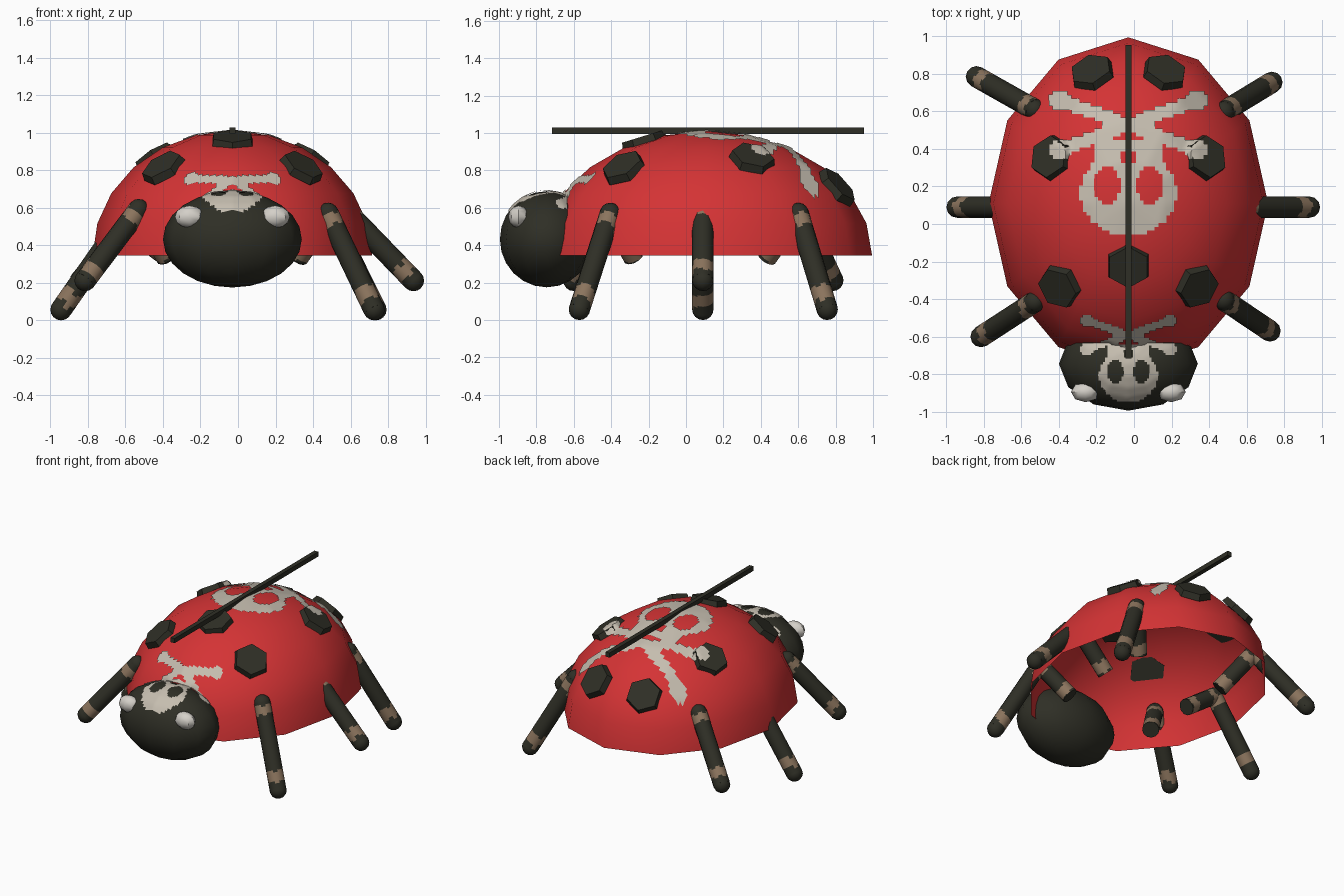
import bpy, bmesh, math, random
from mathutils import Vector, Matrix
from mathutils.bvhtree import BVHTree

if "Cube" in bpy.data.objects:
    bpy.data.objects.remove(bpy.data.objects["Cube"])

random.seed(4)
CX = -0.03  # body centre line


def mat(name, rgb):
    m = bpy.data.materials.new(name)
    m.diffuse_color = (*rgb, 1)
    m.use_nodes = True
    m.node_tree.nodes["Principled BSDF"].inputs["Base Color"].default_value = m.diffuse_color
    return m


RED = mat("shell_red", (0.66, 0.033, 0.035))
DARK = mat("charcoal", (0.028, 0.028, 0.019))
BONE = mat("bone_paint", (0.56, 0.51, 0.43))
EYE = mat("eye_white", (0.66, 0.63, 0.58))
TAN = mat("worn_tan", (0.26, 0.175, 0.11))


def finish(name, bm, mats, smooth=None):
    me = bpy.data.meshes.new(name)
    bm.to_mesh(me)
    bm.free()
    ob = bpy.data.objects.new(name, me)
    bpy.context.collection.objects.link(ob)
    for m in mats:
        me.materials.append(m)
    if smooth:
        bpy.ops.object.select_all(action='DESELECT')
        ob.select_set(True)
        bpy.context.view_layer.objects.active = ob
        bpy.ops.object.shade_smooth_by_angle(angle=math.radians(smooth))
    return ob


def ellipsoid(name, centre, radii, m, segs=12, rings=12, half=False, smooth=60):
    bm = bmesh.new()
    bmesh.ops.create_uvsphere(bm, u_segments=segs, v_segments=rings, radius=1)
    if half:
        low = [v for v in bm.verts if v.co.z < -0.01]
        bmesh.ops.delete(bm, geom=low, context='VERTS')
    for v in bm.verts:
        v.co = Vector(centre) + Vector([a * r for a, r in zip(v.co, radii)])
    return finish(name, bm, [m], smooth)


# Body: open half dome and round head
SC, SR = Vector((CX, 0.11, 0.345)), Vector((0.745, 0.885, 0.665))
shell = ellipsoid("shell", SC, SR, RED, half=True)
head = ellipsoid("head", (CX, -0.745, 0.432), (0.37, 0.25, 0.257), DARK)

# Eyes
for side, s in (("left", -1), ("right", 1)):
    ellipsoid("eye_" + side, (CX + s * 0.228, -0.895, 0.552), (0.078, 0.055, 0.06),
              EYE, 8, 6, smooth=35)


# Spots: six-sided discs lying on the dome
def spot(name, x, y):
    d = Vector((x, y, 0)) - SC
    h = math.sqrt(max(0, 1 - (d.x / SR.x) ** 2 - (d.y / SR.y) ** 2))
    p = Vector((x, y, SC.z + SR.z * h))
    n = Vector((d.x / SR.x ** 2, d.y / SR.y ** 2, h / SR.z)).normalized()
    # local y runs towards the top of the dome so that a corner points uphill
    up = Vector((-d.x, -d.y, 0))
    up = (up - n * up.dot(n)).normalized()
    rot = Matrix((up.cross(n), up, n)).transposed().to_4x4()
    bm = bmesh.new()
    bmesh.ops.create_cone(bm, cap_ends=True, segments=6, radius1=0.125, radius2=0.115,
                          depth=0.045, matrix=Matrix.Translation(p) @ rot)
    return finish(name, bm, [DARK])


spots = [spot("spot_front", CX, -0.225)]
for side, s in (("left", -1), ("right", 1)):
    for part, dx, y in (("shoulder", 0.37, -0.335), ("middle", 0.415, 0.355), ("rear", 0.195, 0.81)):
        spots.append(spot(f"spot_{part}_{side}", CX + s * dx, y))

# Long thin bar above the back
bm = bmesh.new()
bmesh.ops.create_cube(bm, size=1, matrix=Matrix.Translation((CX, 0.118, 1.012))
                      @ Matrix.Diagonal((0.032, 1.67, 0.034, 1)))
finish("back_bar", bm, [DARK])


# Legs: tubes with worn bands
def tube(name, a, b, r, bands, n=12, rows=40):
    a, b = Vector(a), Vector(b)
    q = (b - a).to_track_quat('Z', 'Y')
    bm = bmesh.new()
    rings = [[bm.verts.new(a + (b - a) * (i / rows) + q @ Vector(
        (r * math.cos(k * math.tau / n), r * math.sin(k * math.tau / n), 0)))
        for k in range(n)] for i in range(rows + 1)]
    wear = [random.uniform(-0.035, 0.035) for _ in range(n)]
    for i in range(rows):
        for k in range(n):
            k2 = (k + 1) % n
            f = bm.faces.new((rings[i][k], rings[i][k2], rings[i + 1][k2], rings[i + 1][k]))
            t = (i + 0.5) / rows + wear[k]
            f.material_index = int(any(lo < t < hi for lo, hi in bands))
    bm.faces.new(rings[0][::-1])
    bm.faces.new(rings[-1])
    return finish(name, bm, [DARK, TAN], 45)


LEGS = (  # name, foot, knee, hip
    ("front_right", (0.725, -0.57, 0.057), (0.48, -0.405, 0.57), (0.32, -0.28, 0.335)),
    ("middle_right", (0.935, 0.09, 0.212), (0.56, 0.09, 0.6), (0.32, 0.09, 0.345)),
    ("rear_right", (0.735, 0.755, 0.057), (0.48, 0.6, 0.57), (0.32, 0.43, 0.335)),
    ("front_left", (-0.815, -0.6, 0.212), (-0.53, -0.415, 0.59), (-0.38, -0.28, 0.335)),
    ("middle_left", (-0.943, 0.09, 0.057), (-0.62, 0.09, 0.52), (-0.38, 0.09, 0.345)),
    ("rear_left", (-0.84, 0.785, 0.212), (-0.53, 0.61, 0.59), (-0.38, 0.43, 0.335)),
)
for name, foot, knee, hip in LEGS:
    tube("shin_" + name, foot, knee, 0.057, ((0.07, 0.2), (0.84, 0.95)))
    tube("thigh_" + name, hip, knee, 0.057, ((0.03, 0.25), (0.75, 0.9)))
    ellipsoid("foot_" + name, foot, (0.057,) * 3, DARK, 12, 8)
    ellipsoid("knee_" + name, knee, (0.057,) * 3, DARK, 12, 8)


# Painted skull and crossed bones, laid over dome, spots and head
def seg_dist(p, q):
    t = max(0, min(1, p.dot(q) / q.dot(q)))
    return (p - q * t).length


def painted(u, v):
    u = abs(u)
    p = Vector((u, v))
    for tip in (Vector((0.36, 0.13)), Vector((0.36, -0.13))):
        if seg_dist(p, tip) < 0.036 or (p - tip).length < 0.06:
            return True
    cranium = (u / 0.255) ** 2 + ((v + 0.36) / 0.225) ** 2 < 1
    jaw = u < 0.185 and -0.3 < v < -0.07
    socket = ((u - 0.115) / 0.075) ** 2 + ((v + 0.32) / 0.1) ** 2 < 1
    nose = u < 0.045 and -0.2 < v < -0.13
    return (cranium or jaw) and not socket and not nose


verts, polys = [], []
for ob in [shell, head] + spots:
    base = len(verts)
    verts += [v.co.copy() for v in ob.data.vertices]
    polys += [[base + i for i in f.vertices] for f in ob.data.polygons]
surface = BVHTree.FromPolygons(verts, polys)


def marking(name, yc, scale, cell=0.02):
    bm, cache = bmesh.new(), {}

    def corner(i, j):
        if (i, j) not in cache:
            start = Vector((CX + i * cell * scale, yc + j * cell * scale, 2))
            co, n, _, _ = surface.ray_cast(start, Vector((0, 0, -1)))
            cache[i, j] = bm.verts.new(co + n * (0.007 if n.z > 0 else -0.007)) if co else None
        return cache[i, j]

    for i in range(-24, 24):
        for j in range(-32, 12):
            if not painted((i + 0.5) * cell, (j + 0.5) * cell):
                continue
            vs = [corner(i, j), corner(i + 1, j), corner(i + 1, j + 1), corner(i, j + 1)]
            if None in vs:
                continue
            zs = [v.co.z for v in vs]
            if max(zs) - min(zs) < 0.08:
                bm.faces.new(vs)
    loose = [v for v in bm.verts if not v.link_faces]
    bmesh.ops.delete(bm, geom=loose, context='VERTS')
    return finish(name, bm, [BONE], 60)


marking("back_marking", 0.525, 1.0)
marking("head_marking", -0.59, 0.61)
